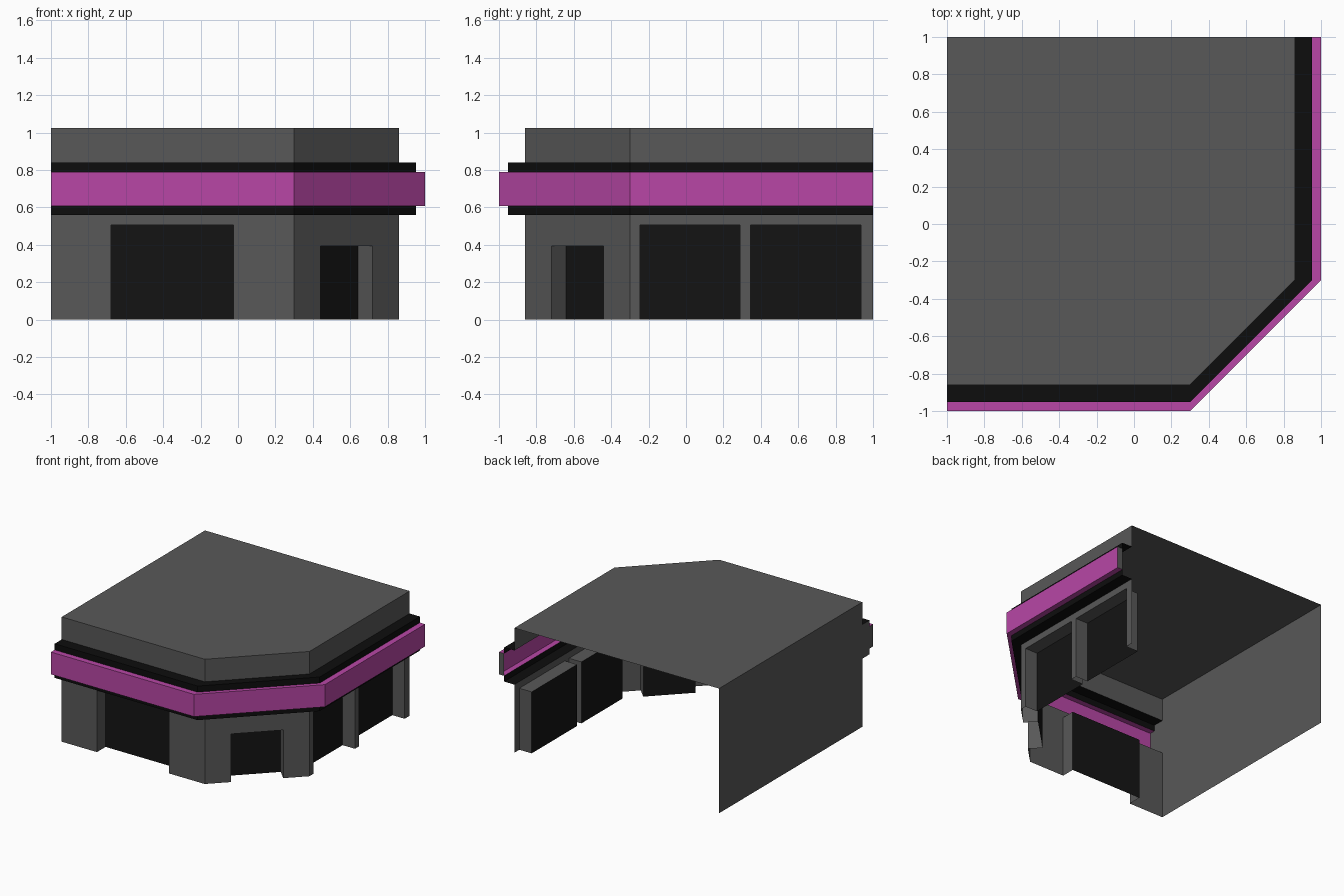
import bpy
from mathutils import Vector

if "Cube" in bpy.data.objects:
    bpy.data.objects.remove(bpy.data.objects["Cube"])

H = 1.025            # roof height
R = 0.86             # wall line
BAND_TOP, BAND_LOW = 0.84, 0.56
DEPTH = 0.112        # window recess


def material(name, rgb):
    m = bpy.data.materials.new(name)
    m.diffuse_color = (*rgb, 1)
    m.use_nodes = True
    m.node_tree.nodes["Principled BSDF"].inputs["Base Color"].default_value = m.diffuse_color
    return m


GREY = material("dark_grey", (0.098, 0.098, 0.098))
BLACK = material("black_trim", (0.004, 0.004, 0.004))
GLASS = material("dark_glass", (0.007, 0.007, 0.007))
PURPLE = material("purple", (0.48, 0.062, 0.38))


def build(name, faces, mat):
    """Make a flat-faced object from a list of polygons."""
    verts, index, polys = [], {}, []
    for face in faces:
        ids = []
        for p in face:
            key = tuple(round(c, 5) for c in p)
            if key not in index:
                index[key] = len(verts)
                verts.append(key)
            ids.append(index[key])
        polys.append(ids)
    mesh = bpy.data.meshes.new(name)
    mesh.from_pydata(verts, [], polys)
    mesh.materials.append(mat)
    ob = bpy.data.objects.new(name, mesh)
    bpy.context.collection.objects.link(ob)
    return ob


def path(r):
    """Street side of the footprint, with the cut corner, at distance r."""
    return [(-1, -r), (0.3, -r), (r, -0.3), (r, 1)]


def sweep(profile):
    """Run a (distance, height) profile along the street side."""
    faces = []
    for (r0, z0), (r1, z1) in zip(profile, profile[1:]):
        lo, hi = path(r0), path(r1)
        for i in range(3):
            faces.append([(*lo[i], z0), (*lo[i + 1], z0),
                          (*hi[i + 1], z1), (*hi[i], z1)])
    return faces


def upright(a, b, z0, z1):
    return [(a.x, a.y, z0), (b.x, b.y, z0), (b.x, b.y, z1), (a.x, a.y, z1)]


def shop_wall(name, start, end, openings, top):
    """Lower wall with recessed openings given as fractions of its length."""
    start, end = Vector(start), Vector(end)
    t = (end - start).normalized()
    inward = Vector((-t.y, t.x)) * DEPTH
    wall, panes, last = [], [], start
    for f0, f1 in openings:
        a, b = start.lerp(end, f0), start.lerp(end, f1)
        ai, bi = a + inward, b + inward
        wall += [upright(last, a, 0, BAND_LOW), upright(a, b, top, BAND_LOW),
                 upright(a, ai, 0, top), upright(bi, b, 0, top),
                 [(p.x, p.y, top) for p in (a, ai, bi, b)]]
        panes.append(upright(ai, bi, 0, top))
        last = b
    wall.append(upright(last, end, 0, BAND_LOW))
    build(name + "_wall", wall, GREY)
    build(name + "_glass", panes, GLASS)


# Lower walls with shop windows and corner door
P = path(R)
shop_wall("front", P[0], P[1], [(0.32 / 1.3, 0.975 / 1.3)], 0.505)
shop_wall("corner_door", P[1], P[2], [(0.25, 0.75)], 0.395)
shop_wall("right", P[2], P[3],
          [(0.055 / 1.3, 0.59 / 1.3), (0.645 / 1.3, 1.235 / 1.3)], 0.505)

# Parapet and roof
build("parapet", sweep([(R, BAND_TOP), (R, H)]), GREY)
build("roof", [[(*p, H) for p in P] + [(-1, 1, H)]], GREY)

# Stepped sign band: black ledges around a purple fascia
build("lower_trim", sweep([(R, BAND_LOW), (0.953, BAND_LOW), (0.953, 0.607)]), BLACK)
build("upper_trim", sweep([(0.953, 0.79), (0.953, BAND_TOP), (R, BAND_TOP)]), BLACK)
build("purple_fascia", sweep([(0.953, 0.607), (1, 0.607), (1, 0.79), (0.953, 0.79)]), PURPLE)
build("fascia_end", [[(1, 1, 0.607), (0.953, 1, 0.607),
                      (0.953, 1, 0.79), (1, 1, 0.79)]], GREY)

# Plain left wall, closing the band end
outline = [(R, 0), (R, BAND_LOW), (0.953, BAND_LOW), (0.953, 0.607), (1, 0.607),
           (1, 0.79), (0.953, 0.79), (0.953, BAND_TOP), (R, BAND_TOP), (R, H)]
build("left_wall", [[(-1, 1, 0)] + [(-1, -r, z) for r, z in outline] + [(-1, 1, H)]], GREY)
